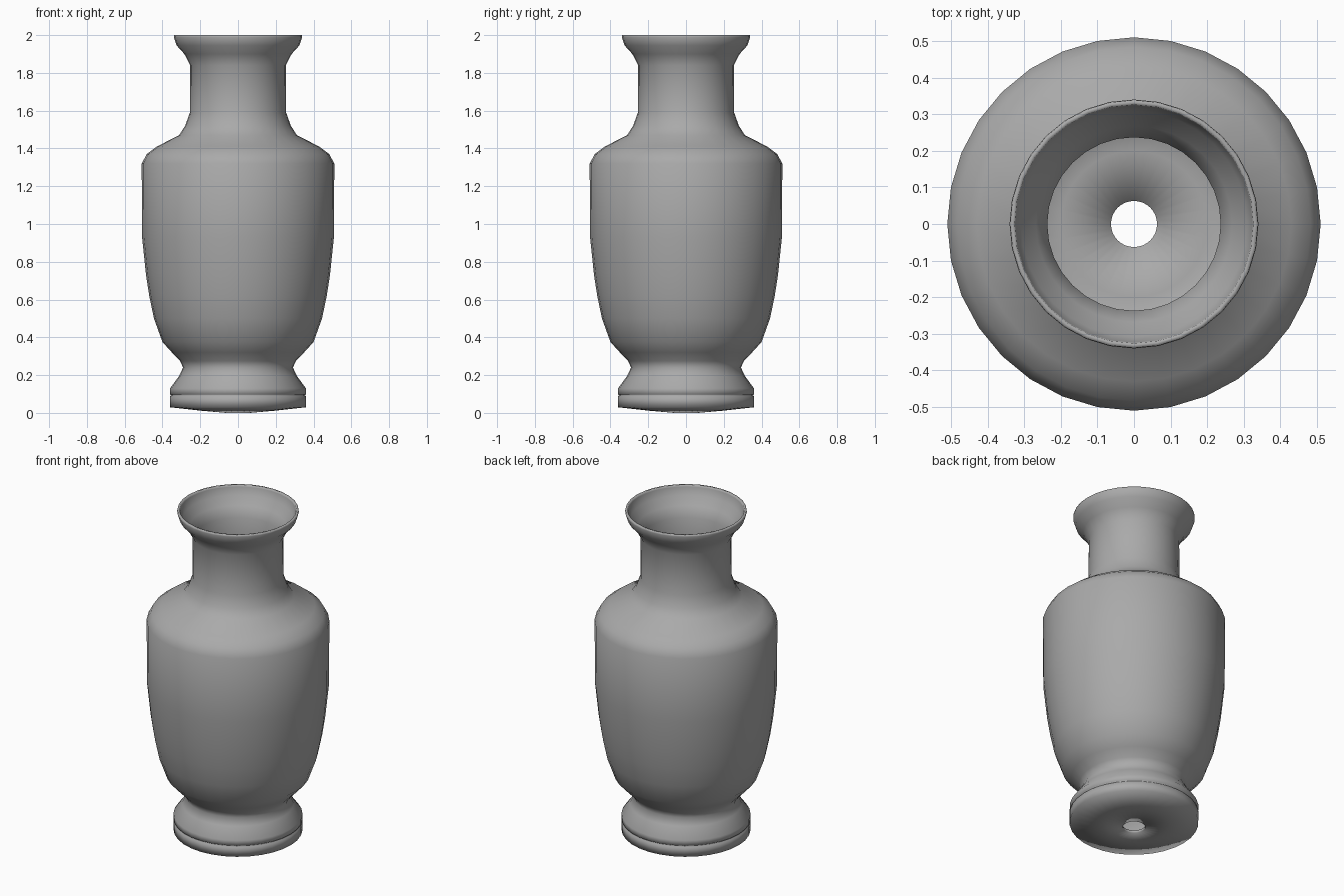
import bpy
import bmesh
from math import cos, sin, tau

SIDES = 32

if "Cube" in bpy.data.objects:
    bpy.data.objects.remove(bpy.data.objects["Cube"], do_unlink=True)

# One plain grey glaze
glaze = bpy.data.materials.new("grey_glaze")
glaze.use_nodes = True
grey = (0.4, 0.4, 0.4, 1)
glaze.diffuse_color = grey
glaze.node_tree.nodes["Principled BSDF"].inputs["Base Color"].default_value = grey


def lathe(name, profile):
    """Spin a closed (radius, height) outline about the z axis."""
    bm = bmesh.new()
    rings = []
    for r, z in profile:
        rings.append([bm.verts.new((r * cos(tau * i / SIDES), r * sin(tau * i / SIDES), z))
                      for i in range(SIDES)])
    for a, b in zip(rings, rings[1:] + rings[:1]):
        for i in range(SIDES):
            j = (i + 1) % SIDES
            bm.faces.new((a[i], a[j], b[j], b[i]))
    bmesh.ops.recalc_face_normals(bm, faces=bm.faces)
    mesh = bpy.data.meshes.new(name)
    bm.to_mesh(mesh)
    bm.free()
    mesh.materials.append(glaze)
    mesh.shade_smooth()
    obj = bpy.data.objects.new(name, mesh)
    bpy.context.collection.objects.link(obj)
    return obj


# Outer wall: drain hole, base, foot groove, waist, body, shoulder, neck, lip
base = [(0.063, 0.0), (0.2, 0.012), (0.36, 0.03), (0.36, 0.09),
        (0.352, 0.094), (0.36, 0.098), (0.36, 0.13)]
wall = [(0.312, 0.195), (0.291, 0.24), (0.307, 0.275), (0.35, 0.32), (0.4, 0.375),
        (0.445, 0.5), (0.47, 0.62), (0.487, 0.73), (0.508, 0.93), (0.51, 1.32),
        (0.483, 1.37), (0.43, 1.41), (0.312, 1.47), (0.28, 1.52), (0.255, 1.59),
        (0.253, 1.84), (0.284, 1.9), (0.325, 1.945), (0.34, 1.99)]
rim = [(0.338, 2.0), (0.326, 2.0)]

# Inner wall follows the outer one at an even thickness, down to the floor
THICK = 0.016
inner = [(r - THICK, z) for r, z in reversed(wall)]
floor = [(0.342, 0.13), (0.342, 0.047), (0.2, 0.028), (0.063, 0.016)]

lathe("vase", base + wall + rim + inner + floor)
